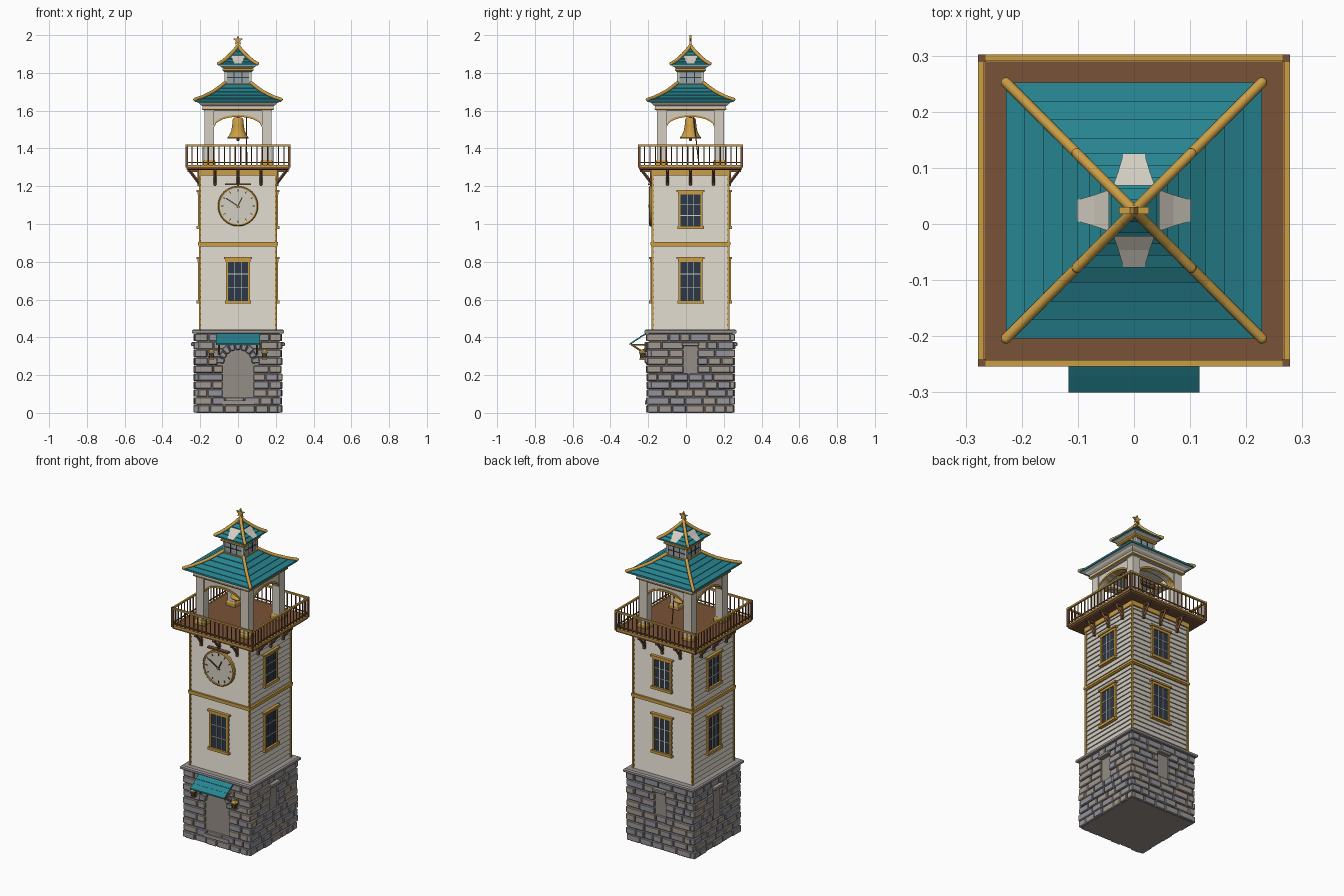
import bpy, bmesh, random
from math import pi, sin, cos, sqrt, radians
from mathutils import Matrix, Vector

if "Cube" in bpy.data.objects:
    bpy.data.objects.remove(bpy.data.objects["Cube"])

random.seed(4)
T, R = Matrix.Translation, Matrix.Rotation
I = Matrix.Identity(4)
SIDES = [R(k * pi / 2, 4, 'Z') for k in range(4)]   # front, right, back, left
CY = 0.024                                          # tower axis
COL = dict(cream=(.66, .62, .54), gold=(.6, .34, .06), teal=(.02, .23, .28), brown=(.19, .085, .038),
           glass=(.025, .04, .065), pane=(.3, .38, .42), stone_a=(.33, .31, .3), stone_b=(.37, .32, .28),
           stone_c=(.29, .29, .32), core=(.3, .27, .24), dark=(.05, .045, .04))
parts = {}


def bm_of(name, col):
    return parts.setdefault(name, (bmesh.new(), col))[0]


def box(p, x, y, z, M=I):
    """Box from (min, max) ranges."""
    c = [(a + b) / 2 for a, b in (x, y, z)]
    s = [abs(b - a) for a, b in (x, y, z)]
    bmesh.ops.create_cube(bm_of(*p), size=1, matrix=M @ T(c) @ Matrix.Diagonal((*s, 1)))


def rod(p, a, b, r, n=8, M=I):
    a, b = Vector(a), Vector(b)
    d = b - a
    bmesh.ops.create_cone(bm_of(*p), cap_ends=True, segments=n, radius1=r, radius2=r, depth=d.length,
                          matrix=M @ T((a + b) / 2) @ d.to_track_quat('Z', 'Y').to_matrix().to_4x4())


def loft(p, prof, n=4, M=I):
    """Stack of n-sided rings (radius, z); n=4 gives squares of half width r."""
    bm, rings = bm_of(*p), []
    k, off = (sqrt(2), pi / 4) if n == 4 else (1, 0)
    for r, z in prof:
        r = max(r, .0005) * k
        rings.append([bm.verts.new(M @ Vector((r * cos(off + 2 * pi * i / n), r * sin(off + 2 * pi * i / n), z)))
                      for i in range(n)])
    for a, b in zip(rings, rings[1:]):
        for i in range(n):
            bm.faces.new((a[i], a[(i + 1) % n], b[(i + 1) % n], b[i]))
    bm.faces.new(rings[0][::-1])
    bm.faces.new(rings[-1])


def prism(p, pts, y0, y1, M=I):
    """Outline in x, z pushed along y."""
    bm = bm_of(*p)
    a = [bm.verts.new(M @ Vector((x, y0, z))) for x, z in pts]
    b = [bm.verts.new(M @ Vector((x, y1, z))) for x, z in pts]
    bm.faces.new(a)
    bm.faces.new(b[::-1])
    for i in range(len(a)):
        j = (i + 1) % len(a)
        bm.faces.new((a[j], a[i], b[i], b[j]))


# stone base: core, random blocks around door and slits, cap
loft(('base_core', 'core'), [(.221, 0), (.221, .43)])
H = .042
for k, M in enumerate(SIDES):
    for row in range(10):
        z0, zc = row * H, (row + .5) * H
        half = .231 if (k + row) % 2 else .212
        hole = 0
        if k == 0 and zc > .07:
            hole = .08 if zc < .26 else sqrt(max(0, .108 ** 2 - (zc - .261) ** 2))
        elif k and 5 <= row <= 8:
            hole = .036
        for a, end in ([(-half, -hole), (hole, half)] if hole else [(-half, half)]):
            while a < end - .001:
                b = a + random.uniform(.05, .105)
                if end - b < .035:
                    b = end
                col = random.choice('abc')
                box(('stones_' + col, 'stone_' + col), (a + .0015, b - .0015),
                    (-.229 - random.uniform(0, .008), -.2), (z0 + .0015, z0 + H - .0015), M)
                a = b
    if k:
        box(('slit_lintels', 'stone_a'), (-.046, .046), (-.248, -.2), (.354, .374), M)
loft(('base_cap', 'stone_a'), [(.238, .42), (.243, .424), (.243, .436), (.235, .442)])

# door arch stones and threshold
for i in range(9):
    a0, a1 = pi * i / 9 + .02, pi * (i + 1) / 9 - .02
    ro = .116 if i % 2 == 0 else .108
    prism(('door_arch', 'stone_c'), [(r * cos(a), .261 + r * sin(a)) for r, a in
                                     ((.074, a0), (ro, a0), (ro, a1), (.074, a1))], -.243, -.2)
box(('door_step', 'stone_a'), (-.085, .085), (-.24, -.2), (.045, .066))

# awning with struts, lanterns
for i in range(3):
    y0, y1 = -.235 - .03 * i, -.268 - .028 * i
    zt = .424 - .019 * i
    M = R(pi / 2, 4, 'Z')
    prism(('awning', 'teal'), [(y0, zt), (y1, zt - .019), (y1, zt - .027), (y0, zt - .01)], -.117, .117, M)
for s in (-1, 1):
    rod(('awning_struts', 'gold'), (s * .1, -.315, .364), (s * .1, -.235, .31), .005)
    rod(('awning_struts', 'gold'), (s * .1, -.315, .362), (s * .1, -.235, .362), .004)
    L = T((s * .14, -.256, 0))
    loft(('lantern_bodies', 'dark'), [(.01, .287), (.014, .318)], 4, L)
    loft(('lantern_caps', 'gold'), [(.018, .318), (.018, .322), (.004, .335)], 4, L)
    loft(('lantern_caps', 'gold'), [(.013, .281), (.013, .287)], 4, L)
    rod(('lantern_caps', 'gold'), (s * .14, -.256, .333), (s * .14, -.225, .34), .004)

# clapboard shaft, corner trims and bands
N, Z0, Z1 = 28, .44, 1.27
h = (Z1 - Z0) / N
loft(('clapboards', 'cream'), [q for i in range(N) for q in ((.204, Z0 + i * h), (.197, Z0 + (i + 1) * h))])
for M in SIDES:
    box(('corner_trims', 'gold'), (.196, .207), (-.207, -.196), (Z0, Z1), M)
for a, b, w in ((.882, .892, .208), (.89, .904, .211), (1.258, 1.288, .209)):
    loft(('trim_bands', 'gold'), [(w, a), (w, b)])


def window(z0, z1, M):
    """Framed sash window on one shaft face."""
    f = ('window_frames', 'gold')
    box(('window_glass', 'glass'), (-.055, .055), (-.207, -.19), (z0, z1), M)
    for s in (-1, 1):
        box(f, (s * .052, s * .064), (-.213, -.19), (z0, z1), M)
        box(('window_bars', 'cream'), (s * .017 - .002, s * .017 + .002), (-.21, -.2), (z0, z1), M)
    for i in (1, 2):
        z = z0 + (z1 - z0) * i / 3
        box(('window_bars', 'cream'), (-.054, .054), (-.209, -.2), (z - .002, z + .002), M)
    box(f, (-.066, .066), (-.214, -.19), (z1 - .008, z1 + .006), M)
    box(f, (-.074, .074), (-.22, -.19), (z1 + .006, z1 + .016), M)
    box(f, (-.07, .07), (-.22, -.19), (z0 - .012, z0 + .004), M)


for k, M in enumerate(SIDES):
    window(.59, .808, M)
    if k:
        window(.985, 1.164, M)

# clock
C = T((0, -.2, 1.095)) @ R(pi / 2, 4, 'X')
loft(('clock_rim', 'gold'), [(.107, -.005), (.107, .015), (.102, .02), (.096, .018), (.096, .012)], 40, C)
loft(('clock_face', 'cream'), [(.097, 0), (.097, .014)], 40, C)
for i in range(12):
    box(('clock_marks', 'dark'), (-.002, .002), (.076, .09), (.012, .017), C @ R(i * pi / 6, 4, 'Z'))
for ang, ln in ((-25, .05), (57, .075)):
    box(('clock_hands', 'dark'), (-.003, .003), (-.012, ln), (.014, .019), C @ R(radians(ang), 4, 'Z'))
loft(('clock_hub', 'gold'), [(.007, .01), (.007, .022)], 12, C)
box(('clock_hood', 'brown'), (-.07, .07), (-.225, -.19), (1.206, 1.214))

# balcony: deck, brackets, railing
loft(('balcony_deck', 'brown'), [(.265, 1.286), (.272, 1.29), (.272, 1.31)])
for M in SIDES:
    box(('deck_edge', 'gold'), (-.276, .276), (-.276, -.266), (1.302, 1.312), M)
    box(('top_rail', 'gold'), (-.278, .278), (-.278, -.267), (1.411, 1.421), M)
    box(('bottom_rail', 'brown'), (-.272, .272), (-.275, -.269), (1.323, 1.329), M)
    box(('rail_posts', 'brown'), (.265, .278), (-.278, -.265), (1.3, 1.422), M)
    for i in range(1, 19):
        x = -.272 + .544 * i / 19
        rod(('balusters', 'brown'), (x, -.272, 1.308), (x, -.272, 1.413), .0036, 6, M)
    for x in (-.122, 0, .122):
        rod(('brackets', 'brown'), (x, -.2, 1.208), (x, -.262, 1.29), .008, 4, M)
        box(('brackets', 'brown'), (x - .006, x + .006), (-.215, -.2), (1.2, 1.29), M)
        box(('brackets', 'brown'), (x - .006, x + .006), (-.268, -.2), (1.276, 1.288), M)

# belfry posts, arches and cornice
steps = [(-.13 + .26 * i / 20) for i in range(21)]
arc = [(x, 1.505 + .062 * sqrt(max(0, 1 - (x / .13) ** 2))) for x in steps]
for M in SIDES:
    P = M @ T((.152, -.152, 0))
    loft(('belfry_posts', 'cream'), [(.026, 1.31), (.026, 1.62)], 4, P)
    loft(('post_bases', 'gold'), [(.032, 1.31), (.032, 1.33), (.027, 1.338)], 4, P)
    prism(('arch_panels', 'cream'), arc + [(.13, 1.615), (-.13, 1.615)], -.17, -.136, M)
    prism(('arch_trims', 'gold'), arc + [(x, z + .011) for x, z in reversed(arc)], -.176, -.13, M)
loft(('belfry_cornice', 'cream'), [(.18, 1.598), (.18, 1.61), (.188, 1.612), (.188, 1.624), (.2, 1.632), (.21, 1.645)])
loft(('cornice_trim', 'gold'), [(.184, 1.603), (.191, 1.606), (.191, 1.612)])

# bell, yoke, clapper, rope
loft(('bell', 'gold'), [(0, 1.566), (.02, 1.564), (.028, 1.554), (.031, 1.52), (.036, 1.492), (.047, 1.468),
                        (.056, 1.458), (.055, 1.453), (.047, 1.456), (.03, 1.49), (.024, 1.54), (0, 1.55)], 28)
rod(('bell_clapper', 'dark'), (0, 0, 1.54), (0, 0, 1.45), .003)
bmesh.ops.create_uvsphere(bm_of('bell_clapper', 'dark'), u_segments=10, v_segments=8, radius=.009,
                          matrix=T((0, 0, 1.448)))
box(('bell_yoke', 'brown'), (-.15, .15), (-.009, .009), (1.57, 1.588))
rod(('bell_rope', 'brown'), (.045, .015, 1.575), (.047, .045, 1.31), .0028, 6)


def roof(name, prof, lip):
    """Square roof of overlapping tile courses with gold hips."""
    for (r0, z0), (r1, z1) in zip(prof, prof[1:]):
        loft((name + '_tiles', 'teal'), [(r0 - .012, z0 - lip), (r0, z0 - lip), (r0, z0 + .002), (r1 - .003, z1)])
    for M in SIDES:
        tips = [(r, -r, z + .004) for r, z in prof]
        for a, b in zip(tips, tips[1:]):
            rod((name + '_hips', 'gold'), a, b, .0095, 10, M)
        for t in tips:
            bmesh.ops.create_icosphere(bm_of(name + '_hips', 'gold'), subdivisions=2, radius=.0095, matrix=M @ T(t))


# lower roof
roof('lower_roof', [(.228, 1.655), (.195, 1.666), (.162, 1.681), (.128, 1.699), (.1, 1.719), (.07, 1.743)], .009)
loft(('lower_soffit', 'cream'), [(.205, 1.64), (.221, 1.646), (.221, 1.653)])

# glazed cupola
loft(('cupola_core', 'pane'), [(.066, 1.72), (.066, 1.83)])
for M in SIDES:
    box(('cupola_posts', 'cream'), (.058, .071), (-.071, -.058), (1.72, 1.815), M)
    for x in (-.021, .021):
        box(('cupola_bars', 'dark'), (x - .002, x + .002), (-.069, -.06), (1.73, 1.81), M)
    box(('cupola_bars', 'dark'), (-.06, .06), (-.069, -.06), (1.773, 1.777), M)
loft(('cupola_sill', 'gold'), [(.075, 1.735), (.075, 1.744)])
loft(('cupola_band', 'gold'), [(.073, 1.806), (.081, 1.812), (.081, 1.822), (.073, 1.824)])

# upper roof with pale dormer patches
roof('upper_roof', [(.102, 1.845), (.08, 1.858), (.06, 1.874), (.04, 1.893), (.02, 1.914), (.002, 1.937)], .007)
loft(('upper_soffit', 'cream'), [(.075, 1.824), (.096, 1.835), (.096, 1.843)])
for M in SIDES:
    bm = bm_of('roof_patches', 'cream')
    rows = ((.019, .101, 1.849), (.028, .07, 1.87), (.037, .045, 1.892))
    vs = [[bm.verts.new(M @ Vector((s * x, -y, z))) for s in (-1, 1)] for x, y, z in rows]
    for a, b in zip(vs, vs[1:]):
        bm.faces.new((a[0], a[1], b[1], b[0]))

# finial and star
loft(('finial', 'gold'), [(.012, 1.93), (.014, 1.937), (.006, 1.943), (.009, 1.948), (.004, 1.953), (.003, 1.965)], 12)
star = [((.028 if i % 2 == 0 else .012) * sin(i * pi / 5), 1.972 + (.028 if i % 2 == 0 else .012) * cos(i * pi / 5))
        for i in range(10)]
prism(('star', 'gold'), star, -.006, .006)

# turn every part into an object
for name, (bm, col) in parts.items():
    bmesh.ops.recalc_face_normals(bm, faces=bm.faces)
    me = bpy.data.meshes.new(name)
    bm.to_mesh(me)
    bm.free()
    mat = bpy.data.materials.get(col) or bpy.data.materials.new(col)
    mat.diffuse_color = (*COL[col], 1)
    mat.use_nodes = True
    mat.node_tree.nodes["Principled BSDF"].inputs["Base Color"].default_value = mat.diffuse_color
    me.materials.append(mat)
    ob = bpy.data.objects.new(name, me)
    ob.location.y = CY
    bpy.context.collection.objects.link(ob)
    if name.startswith('stones') or name in ('door_arch', 'slit_lintels'):
        bev = ob.modifiers.new('bevel', 'BEVEL')
        bev.width, bev.segments = .004, 1
    if name in ('bell', 'bell_clapper', 'finial', 'clock_rim', 'balusters') or name.endswith('_hips'):
        bpy.ops.object.select_all(action='DESELECT')
        ob.select_set(True)
        bpy.context.view_layer.objects.active = ob
        bpy.ops.object.shade_smooth_by_angle(angle=radians(40))
